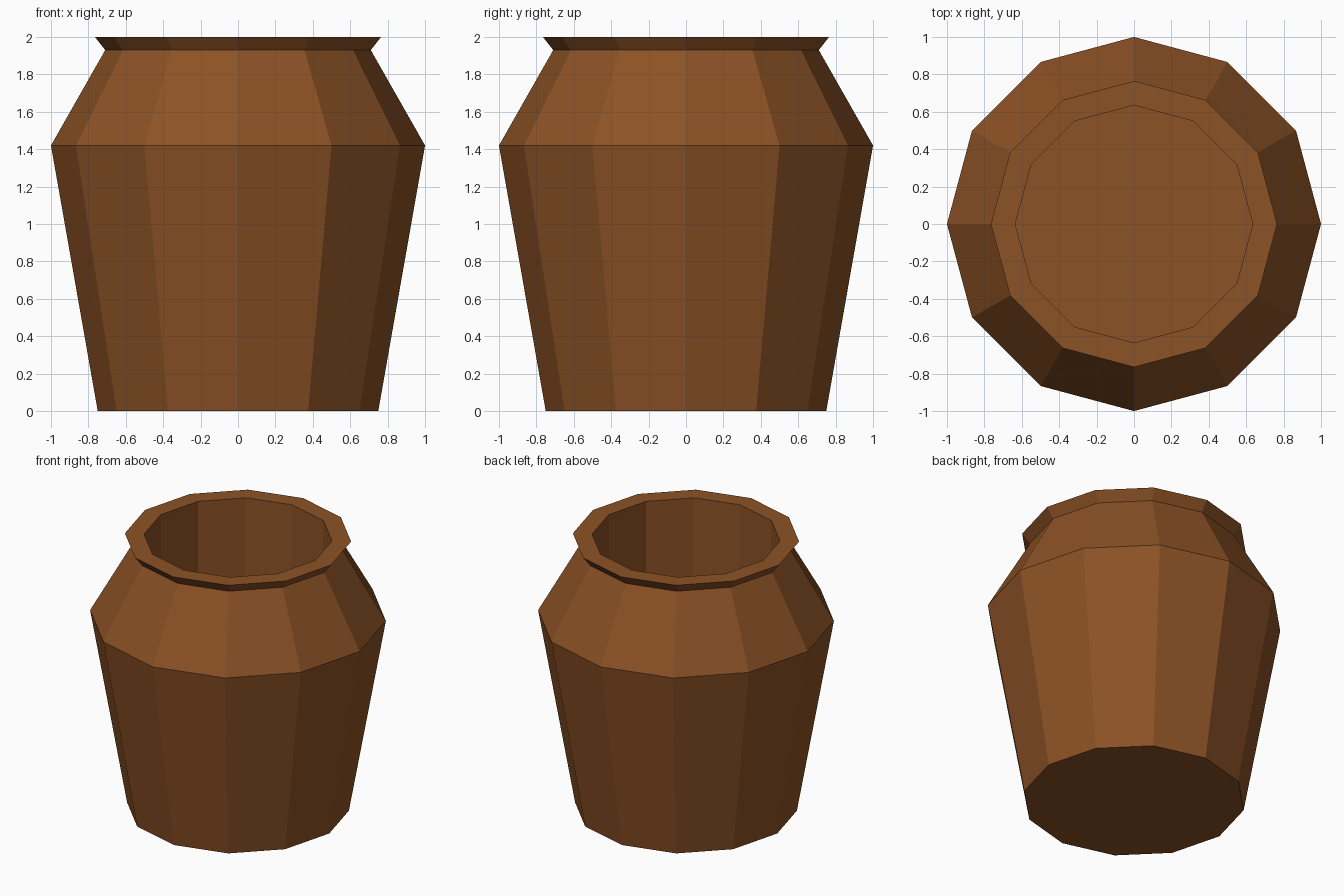
import bpy, bmesh, math

if "Cube" in bpy.data.objects:
    bpy.data.objects.remove(bpy.data.objects["Cube"])

SIDES = 12

# Single fired-clay colour
clay = bpy.data.materials.new("brown clay")
clay.diffuse_color = (0.262, 0.084, 0.019, 1)
clay.use_nodes = True
clay.node_tree.nodes["Principled BSDF"].inputs["Base Color"].default_value = clay.diffuse_color

# Jar profile (radius, height): base, shoulder, neck, flared lip, inner well
profile = [(0.75, 0), (1.0, 1.42), (0.71, 1.93), (0.765, 2.0),
           (0.635, 2.0), (0.635, 0.12)]

bm = bmesh.new()
rings = [[bm.verts.new((r * math.cos(2 * math.pi * i / SIDES),
                        r * math.sin(2 * math.pi * i / SIDES), z))
          for i in range(SIDES)] for r, z in profile]

# Walls between successive rings
for a, b in zip(rings, rings[1:]):
    for i in range(SIDES):
        j = (i + 1) % SIDES
        bm.faces.new((a[i], a[j], b[j], b[i]))

# Underside and inner floor
bm.faces.new(rings[0][::-1])
bm.faces.new(rings[-1])
bmesh.ops.recalc_face_normals(bm, faces=bm.faces)

mesh = bpy.data.meshes.new("jar")
bm.to_mesh(mesh)
bm.free()
mesh.materials.append(clay)
jar = bpy.data.objects.new("jar", mesh)
bpy.context.collection.objects.link(jar)
